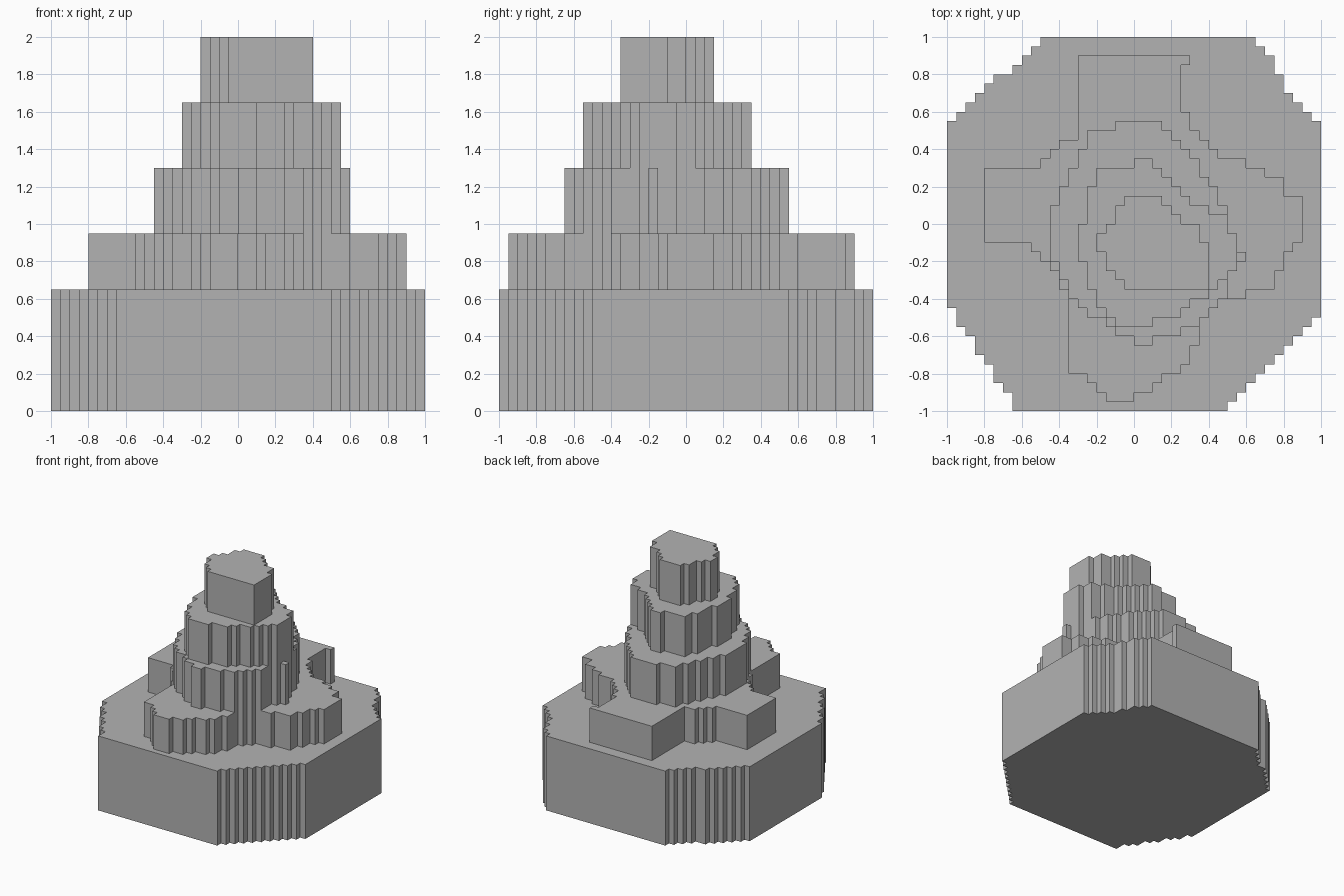
import bpy
import bmesh

CELL = 0.05  # every corner lies on this grid

default_cube = bpy.data.objects.get("Cube")
if default_cube:
    bpy.data.objects.remove(default_cube, do_unlink=True)

stone = bpy.data.materials.new("stone_grey")
stone.use_nodes = True
stone.diffuse_color = (0.45, 0.45, 0.45, 1)
stone.node_tree.nodes["Principled BSDF"].inputs["Base Color"].default_value = stone.diffuse_color


def staircase(corners):
    """Turn a clockwise outline into square steps whose outer corners lie on it."""
    path = []
    for (ax, ay), (bx, by) in zip(corners, corners[1:] + corners[:1]):
        dx, dy = bx - ax, by - ay
        steps = max(1, min(abs(dx), abs(dy)))
        x, y = ax, ay
        for k in range(1, steps + 1):
            next_x = round(ax + dx * k / steps)
            next_y = round(ay + dy * k / steps)
            if dx and dy:
                path.append((next_x, y) if dx * dy > 0 else (x, next_y))
            path.append((next_x, next_y))
            x, y = next_x, next_y
    return path


def add_tier(name, bottom, top, corners):
    """Extrude a stepped outline into a solid terrace."""
    bm = bmesh.new()
    ring = [bm.verts.new((x * CELL, y * CELL, bottom * CELL)) for x, y in staircase(corners)]
    floor = bm.faces.new(ring)
    lid = bmesh.ops.extrude_face_region(bm, geom=[floor], use_keep_orig=True)
    raised = [v for v in lid["geom"] if isinstance(v, bmesh.types.BMVert)]
    bmesh.ops.translate(bm, verts=raised, vec=(0, 0, (top - bottom) * CELL))
    bmesh.ops.recalc_face_normals(bm, faces=bm.faces)
    mesh = bpy.data.meshes.new(name)
    bm.to_mesh(mesh)
    bm.free()
    mesh.materials.append(stone)
    bpy.context.collection.objects.link(bpy.data.objects.new(name, mesh))


# Broad base with stepped corners
add_tier("base_terrace", 0, 13, [
    (-10, 20), (13, 20), (15, 18), (17, 14), (20, 11), (20, -10),
    (10, -20), (-13, -20), (-20, -9), (-20, 11), (-15, 16), (-13, 17)])

# Four-armed terrace with a notch at the front left
add_tier("lobed_terrace", 13, 19, [
    (-6, 18), (6, 18), (6, 17), (5, 17), (5, 12), (6, 12), (7, 10), (9, 8),
    (12, 7), (14, 6), (16, 5), (16, 3), (18, 3), (18, -2), (17, -3), (16, -5),
    (15, -7), (12, -8), (10, -8), (7, -11), (7, -13), (6, -15), (5, -16),
    (3, -17), (2, -18), (0, -19), (-3, -19), (-5, -17), (-7, -16), (-7, -7),
    (-8, -7), (-9, -5), (-11, -3), (-13, -2), (-16, -2), (-16, 6), (-10, 6),
    (-10, 7), (-8, 9), (-6, 10)])

# Middle terrace, with a thin pillar on its left side
add_tier("middle_terrace", 19, 26, [
    (-2, 11), (3, 11), (5, 9), (7, 7), (8, 5), (9, 4), (10, 2), (10, -1),
    (11, -1), (11, -3), (12, -3), (12, -4), (11, -4), (11, -5), (10, -6),
    (10, -8), (7, -11), (5, -12), (2, -13), (0, -13), (-2, -12), (-3, -11),
    (-5, -10), (-7, -8), (-8, -6), (-9, -4), (-9, 2), (-8, 4), (-7, 6),
    (-6, 8), (-5, 10)])

# Upper terrace
add_tier("upper_terrace", 26, 33, [
    (0, 6), (0, 7), (2, 7), (3, 6), (4, 5), (6, 3), (8, 2), (10, 1), (10, -1),
    (11, -1), (11, -5), (10, -6), (8, -8), (6, -9), (5, -10), (2, -11),
    (-2, -11), (-4, -9), (-5, -7), (-6, -4), (-6, 0), (-5, 0), (-5, 4), (-4, 6)])

# Summit block
add_tier("summit_block", 33, 40, [
    (-1, 3), (3, 3), (5, 1), (7, 0), (8, -2), (8, -7), (-1, -7), (-3, -5),
    (-4, -3), (-4, -1), (-3, 0), (-2, 2)])
